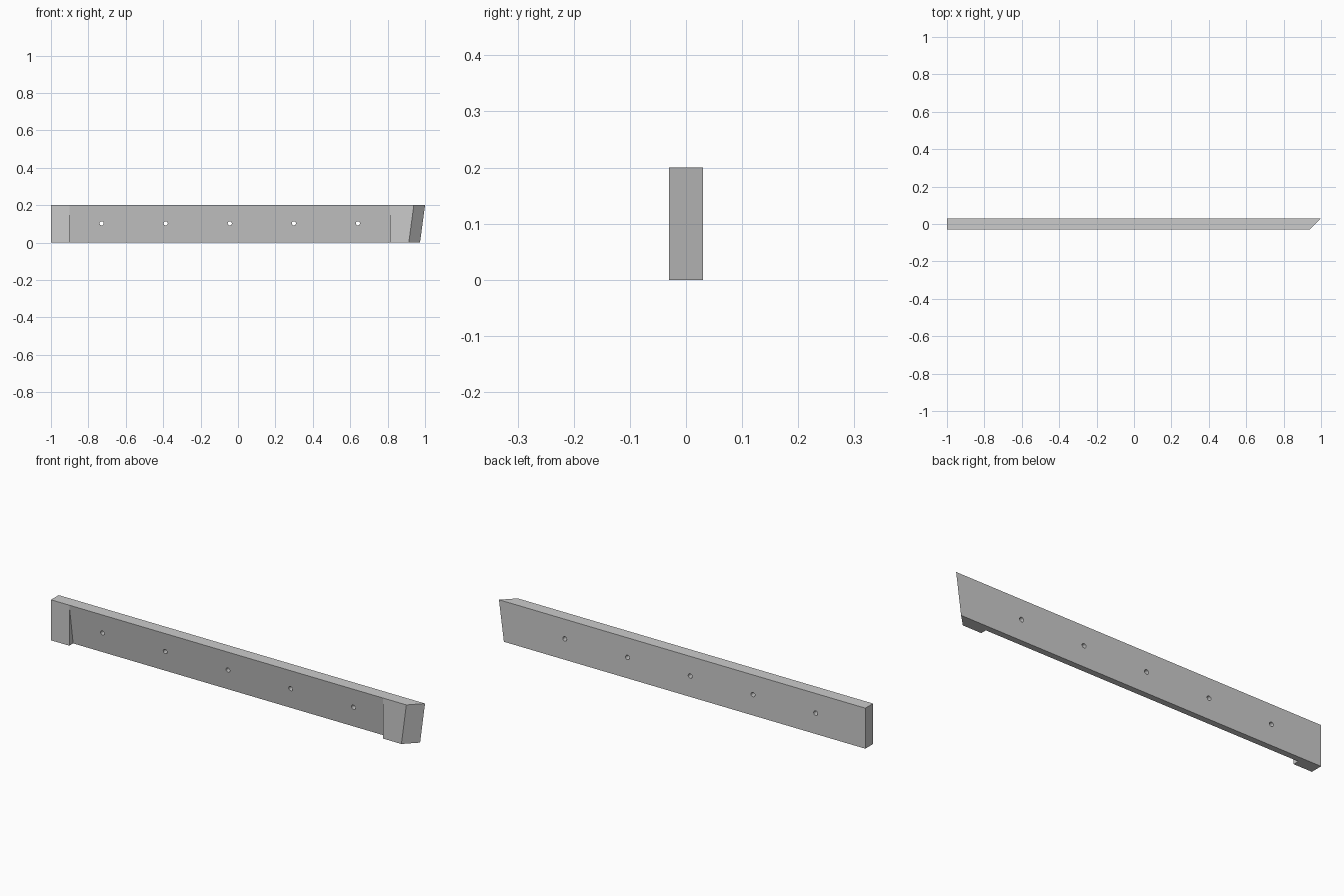
import bpy, bmesh, math
from mathutils import Matrix

if "Cube" in bpy.data.objects:
    bpy.data.objects.remove(bpy.data.objects["Cube"])


def prism(name, near, far):
    """Closed solid joining two matching outlines."""
    bm = bmesh.new()
    a = [bm.verts.new(p) for p in near]
    b = [bm.verts.new(p) for p in far]
    n = len(a)
    bm.faces.new(a)
    bm.faces.new(b[::-1])
    for i in range(n):
        bm.faces.new((a[i], b[i], b[(i + 1) % n], a[(i + 1) % n]))
    bmesh.ops.recalc_face_normals(bm, faces=bm.faces)
    return finish(name, bm)


def finish(name, bm):
    me = bpy.data.meshes.new(name)
    bm.to_mesh(me)
    bm.free()
    ob = bpy.data.objects.new(name, me)
    bpy.context.collection.objects.link(ob)
    return ob


def cut(target, cutter):
    mod = target.modifiers.new(cutter.name, 'BOOLEAN')
    mod.operation = 'DIFFERENCE'
    mod.solver = 'EXACT'
    mod.object = cutter
    cutter.hide_render = True
    cutter.hide_set(True)


H, T = 0.2, 0.03             # board height, half thickness
LEFT, RIGHT = -0.9, 0.812    # ends of the tapered recess
DEPTH = 0.03                 # recess depth at the bottom edge

# Board with a square left end and a compound mitre on the right
board = prism(
    "rail_board",
    [(-1, -T, 0), (0.913, -T, 0), (0.94, -T, H), (-1, -T, H)],
    [(-1, T, 0), (0.973, T, 0), (1.0, T, H), (-1, T, H)])

# Wedge recess in the front, fading out at the top edge
s = DEPTH / H
wedge = [(-T - 0.05, -0.05), (-T + DEPTH + s * 0.05, -0.05),
         (-T, H), (-T - 0.05, H)]
recess = prism("recess_cutter",
               [(LEFT, y, z) for y, z in wedge],
               [(RIGHT, y, z) for y, z in wedge])
cut(board, recess)

# Five evenly spaced through holes
bm = bmesh.new()
step = (RIGHT - LEFT) / 5
for i in range(5):
    m = (Matrix.Translation((LEFT + step * (i + 0.5), 0, 0.103))
         @ Matrix.Rotation(math.pi / 2, 4, 'X'))
    bmesh.ops.create_cone(bm, cap_ends=True, segments=24, radius1=0.011,
                          radius2=0.011, depth=0.2, matrix=m)
cut(board, finish("hole_cutter", bm))

# Bake the cuts, drop the cutters and smooth the hole walls
bpy.context.view_layer.objects.active = board
board.select_set(True)
for mod in list(board.modifiers):
    bpy.ops.object.modifier_apply(modifier=mod.name)
for ob in [o for o in bpy.data.objects if o != board]:
    bpy.data.objects.remove(ob)
bpy.ops.object.shade_smooth_by_angle(angle=math.radians(20))
for p in board.data.polygons:
    if p.area > 0.001:
        p.use_smooth = False
